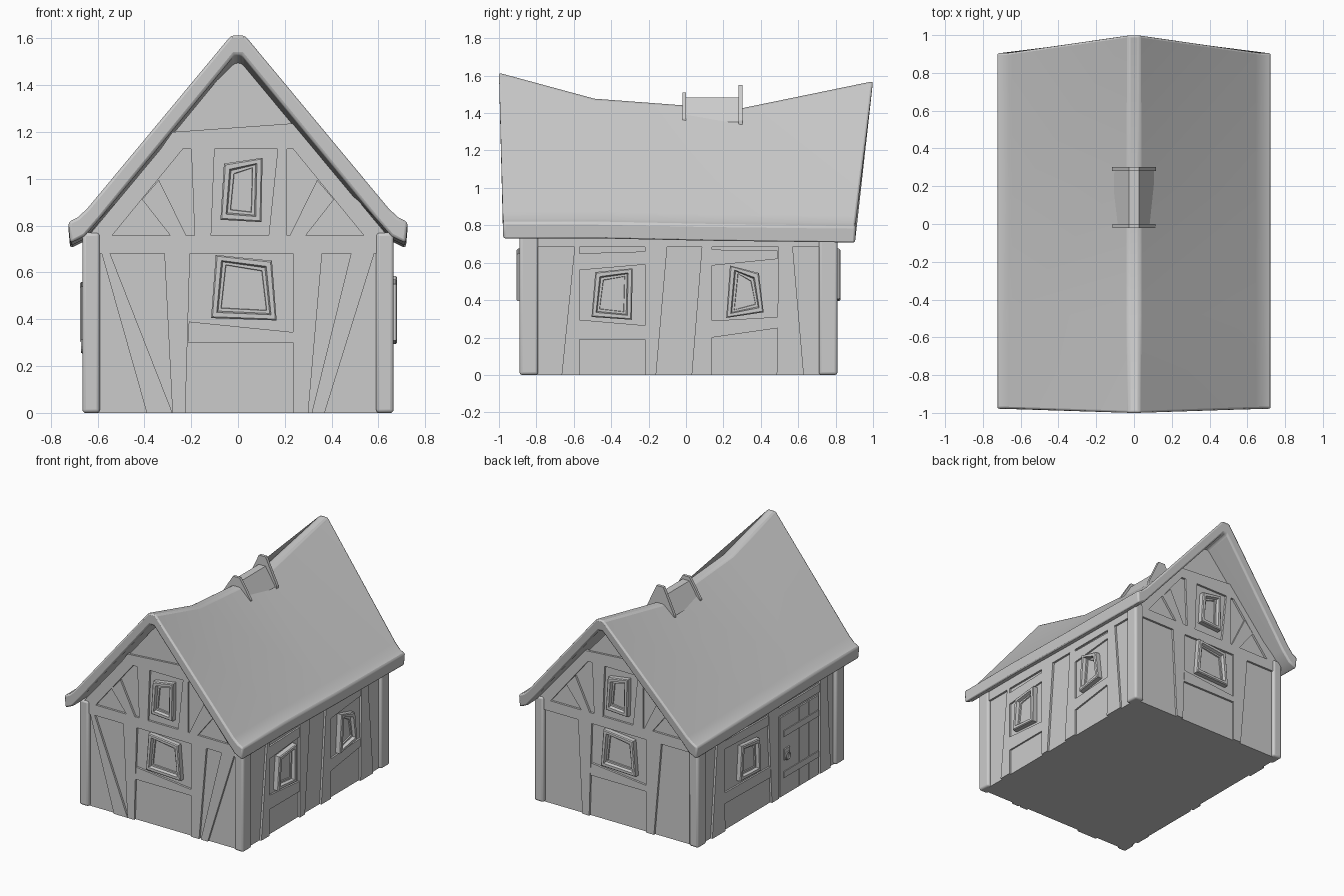
import bpy, bmesh, math
from mathutils import Matrix, Vector

cube = bpy.data.objects.get("Cube")
if cube:
    bpy.data.objects.remove(cube, do_unlink=True)

grey = bpy.data.materials.new("plain_grey")
grey.use_nodes = True
grey.diffuse_color = (0.6, 0.6, 0.6, 1)
grey.node_tree.nodes["Principled BSDF"].inputs["Base Color"].default_value = (0.6, 0.6, 0.6, 1)

# Each wall: turn about z, and distance of its plaster from the middle
WALLS = {"front": (0, 0.865), "right": (90, 0.64), "back": (180, 0.785), "left": (270, 0.64)}


def finish(name, bm, bevel=0.0, segments=2, smooth=False):
    bmesh.ops.recalc_face_normals(bm, faces=bm.faces)
    mesh = bpy.data.meshes.new(name)
    bm.to_mesh(mesh)
    bm.free()
    mesh.materials.append(grey)
    ob = bpy.data.objects.new(name, mesh)
    bpy.context.collection.objects.link(ob)
    if bevel:
        mod = ob.modifiers.new("soft_edges", "BEVEL")
        mod.width, mod.segments = bevel, segments
        mod.angle_limit = math.radians(40)
    if smooth:
        bpy.ops.object.select_all(action="DESELECT")
        ob.select_set(True)
        bpy.context.view_layer.objects.active = ob
        bpy.ops.object.shade_smooth_by_angle(angle=math.radians(40))
    return ob


def loft(name, rings, bevel=0.0, segments=2, smooth=False):
    """Join equal closed rings of points and cap both ends."""
    bm = bmesh.new()
    vs = [[bm.verts.new(p) for p in ring] for ring in rings]
    n = len(rings[0])
    for a, b in zip(vs, vs[1:]):
        for i in range(n):
            j = (i + 1) % n
            bm.faces.new((a[i], a[j], b[j], b[i]))
    bm.faces.new(vs[0])
    bm.faces.new(vs[-1])
    return finish(name, bm, bevel, segments, smooth)


def on_wall(wall, u, v, out):
    angle, dist = WALLS[wall]
    return Matrix.Rotation(math.radians(angle), 3, "Z") @ Vector((u, -dist - out, v))


def plate(name, wall, pts, out=0.015, sink=0.01, bevel=0.0):
    """Flat board on a wall; pts are (along, up) seen from outside."""
    return loft(f"{wall}_{name}", [[on_wall(wall, u, v, d) for u, v in pts]
                                   for d in (-sink, out)], bevel)


def upright(name, wall, top, bottom, z1=0.69, z0=0.0):
    plate(name, wall, [(bottom[0], z0), (bottom[1], z0), (top[1], z1), (top[0], z1)])


def window(name, wall, pts, out=0.04):
    """Crooked frame with a sloped inner edge and a recessed pane."""
    mid = sum((Vector(p) for p in pts), Vector((0, 0))) / 4
    bm = bmesh.new()
    rings = []
    for inset, depth in ((0, -0.01), (0, out - 0.006), (0.006, out), (0.024, out),
                         (0.03, out - 0.022), (0.042, out - 0.022), (0.044, out - 0.03)):
        ring = []
        for p in pts:
            d = Vector(p) - mid
            q = mid + Vector([c - math.copysign(inset, c) for c in d])
            ring.append(bm.verts.new(on_wall(wall, q.x, q.y, depth)))
        rings.append(ring)
    for a, b in zip(rings, rings[1:]):
        for i in range(4):
            bm.faces.new((a[i], a[i - 1], b[i - 1], b[i]))
    bm.faces.new(rings[0])
    bm.faces.new(rings[-1])
    finish(f"{wall}_{name}", bm)


def box(name, x, y, z, bevel=0.0, smooth=False):
    loft(name, [[(x[0], y[0], h), (x[1], y[0], h), (x[1], y[1], h), (x[0], y[1], h)]
                for h in z], bevel, 3, smooth)


# Plaster body and gables
box("house_body", (-0.64, 0.64), (-0.865, 0.785), (0, 0.76))
for wall, peak in (("front", 1.53), ("back", 1.47)):
    plate("gable", wall, [(-0.64, 0.75), (0.64, 0.75), (0, peak)], 0, 0.04)

# Corner posts
for sx, side in ((1, "left"), (-1, "right")):
    for y, end in ((-0.89, "front"), (0.71, "back")):
        box(f"{end}_{side}_post", sorted((sx * 0.59, sx * 0.665)), (y, y + 0.1),
            (0, 0.77), 0.015, True)

# Timbers shared by both gable ends
for wall in ("front", "back"):
    plate("tie_beam", wall, [(-0.6, 0.68), (0.6, 0.68), (0.63, 0.757), (-0.63, 0.757)])
    plate("collar_beam", wall, [(-0.33, 1.128), (0.33, 1.128), (0.25, 1.238), (-0.28, 1.2)])
    upright("gable_post_a", wall, (-0.2, -0.1), (-0.185, -0.115), 1.13, 0.75)
    upright("gable_post_b", wall, (0.17, 0.21), (0.13, 0.21), 1.13, 0.75)
    for s, side in ((-1, "a"), (1, "b")):
        plate(f"rafter_{side}", wall, [(s * 0.54, 0.755), (s * 0.64, 0.755),
                                       (s * 0.33, 1.128), (s * 0.235, 1.128)])
        plate(f"brace_{side}", wall, [(s * 0.22, 0.755), (s * 0.287, 0.755),
                                      (s * 0.41, 0.912), (s * 0.338, 0.995)])
    upright("wall_post_a", wall, (-0.315, -0.205), (-0.28, -0.225))
    upright("wall_post_b", wall, (0.235, 0.36), (0.235, 0.3))
    plate("sill_beam", wall, [(-0.215, 0.3), (0.235, 0.3), (0.235, 0.345), (-0.21, 0.39)])
    window("lower_window", wall, [(-0.115, 0.405), (0.165, 0.395), (0.145, 0.65), (-0.095, 0.675)])
    window("upper_window", wall, [(-0.075, 0.825), (0.1, 0.815), (0.105, 1.09), (-0.06, 1.065)])
upright("diagonal_a", "front", (-0.585, -0.55), (-0.39, -0.28))
upright("diagonal_b", "front", (0.485, 0.585), (0.315, 0.37))

# Timbers and windows of the windowed long side
plate("top_beam", "right", [(-0.8, 0.683), (0.72, 0.683), (0.72, 0.755), (-0.8, 0.755)])
for i, (top, bottom) in enumerate((((-0.595, -0.57), (-0.665, -0.57)), ((-0.22, -0.1), (-0.22, -0.16)),
                                   ((0.085, 0.14), (0.03, 0.14)), ((0.495, 0.57), (0.485, 0.63)))):
    upright(f"stud_{i}", "right", top, bottom)
for name, u0, u1, a, b, c, d in (("lintel_a", -0.57, -0.22, 0.56, 0.59, 0.66, 0.65),
                                 ("sill_a", -0.57, -0.22, 0.19, 0.19, 0.265, 0.295),
                                 ("lintel_b", 0.14, 0.49, 0.585, 0.62, 0.665, 0.67),
                                 ("sill_b", 0.14, 0.49, 0.2, 0.25, 0.31, 0.29)):
    plate(name, "right", [(u0, a), (u1, b), (u1, c), (u0, d)], 0.012)
window("window_a", "right", [(-0.505, 0.31), (-0.29, 0.295), (-0.285, 0.57), (-0.485, 0.55)])
window("window_b", "right", [(0.215, 0.305), (0.415, 0.335), (0.39, 0.545), (0.235, 0.585)])

# Timbers, window and door of the other long side
plate("top_beam", "left", [(-0.72, 0.683), (0.8, 0.683), (0.8, 0.755), (-0.72, 0.755)])
upright("stud_0", "left", (-0.57, -0.49), (-0.63, -0.48))
upright("stud_1", "left", (0.02, 0.14), (0.06, 0.14))
upright("stud_2", "left", (0.62, 0.7), (0.62, 0.74))
plate("lintel", "left", [(-0.49, 0.6), (0.03, 0.58), (0.03, 0.65), (-0.49, 0.66)], 0.012)
plate("sill", "left", [(-0.49, 0.2), (0.05, 0.19), (0.05, 0.27), (-0.49, 0.28)], 0.012)
window("window", "left", [(-0.33, 0.31), (-0.09, 0.3), (-0.1, 0.54), (-0.31, 0.56)], 0.035)
plate("door_lintel", "left", [(0.14, 0.6), (0.62, 0.6), (0.62, 0.66), (0.14, 0.66)], 0.012)
for i in range(4):
    u = 0.16 + i * 0.112
    plate(f"door_plank_{i}", "left", [(u, 0), (u + 0.108, 0), (u + 0.108, 0.58), (u, 0.58)], 0.01)
for i, z in enumerate((0.13, 0.43)):
    plate(f"door_strap_{i}", "left", [(0.2, z), (0.6, z), (0.6, z + 0.045), (0.2, z + 0.045)], 0.016)
plate("handle_plate", "left", [(0.2, 0.26), (0.26, 0.26), (0.26, 0.34), (0.2, 0.34)], 0.02)
bpy.ops.mesh.primitive_torus_add(major_radius=0.025, minor_radius=0.006, major_segments=16,
                                 minor_segments=6, location=on_wall("left", 0.23, 0.285, 0.025),
                                 rotation=(0, math.pi / 2, 0))
bpy.context.object.name = "door_ring"
bpy.context.object.data.materials.append(grey)

# Sagging roof: half profile as (x, height share of ridge, fixed height)
HALF = [(0.03, 1, 0), (0.645, 0, 0.872), (0.685, 0, 0.835), (0.725, 0, 0.815), (0.717, 0, 0.725),
        (0.655, 0, 0.755), (0.59, 0, 0.83), (0.015, 1, -0.085)]


def roof_ring(ridge_y, eave_y, ridge_z, drop):
    half = []
    for x, share, z in HALF:
        h = share * ridge_z + z - (0 if share else drop)
        t = max(0, (h - 0.8) / (ridge_z - 0.8))
        half.append((x, eave_y + (ridge_y - eave_y) * min(t, 1), h))
    return half + [(-x, y, z) for x, y, z in reversed(half)]


loft("roof", [roof_ring(-1, -0.978, 1.615, 0), roof_ring(-0.49, -0.47, 1.477, 0),
              roof_ring(0.27, 0.1, 1.42, 0.012), roof_ring(1, 0.905, 1.57, 0.022)],
     0.012, 2, True)

# Ridge saddle with two end boards
for name, y0, y1, top, wide, low in (("saddle", 0, 0.29, 1.482, 0.105, 1.335),
                                     ("saddle_front_board", -0.02, 0, 1.51, 0.115, 1.35),
                                     ("saddle_back_board", 0.28, 0.302, 1.55, 0.117, 1.34)):
    prof = [(-wide, low), (wide, low), (wide, low + 0.02), (0.027, top), (-0.027, top), (-wide, low + 0.02)]
    loft(name, [[(x, y, z) for x, z in prof] for y in (y0, y1)])
